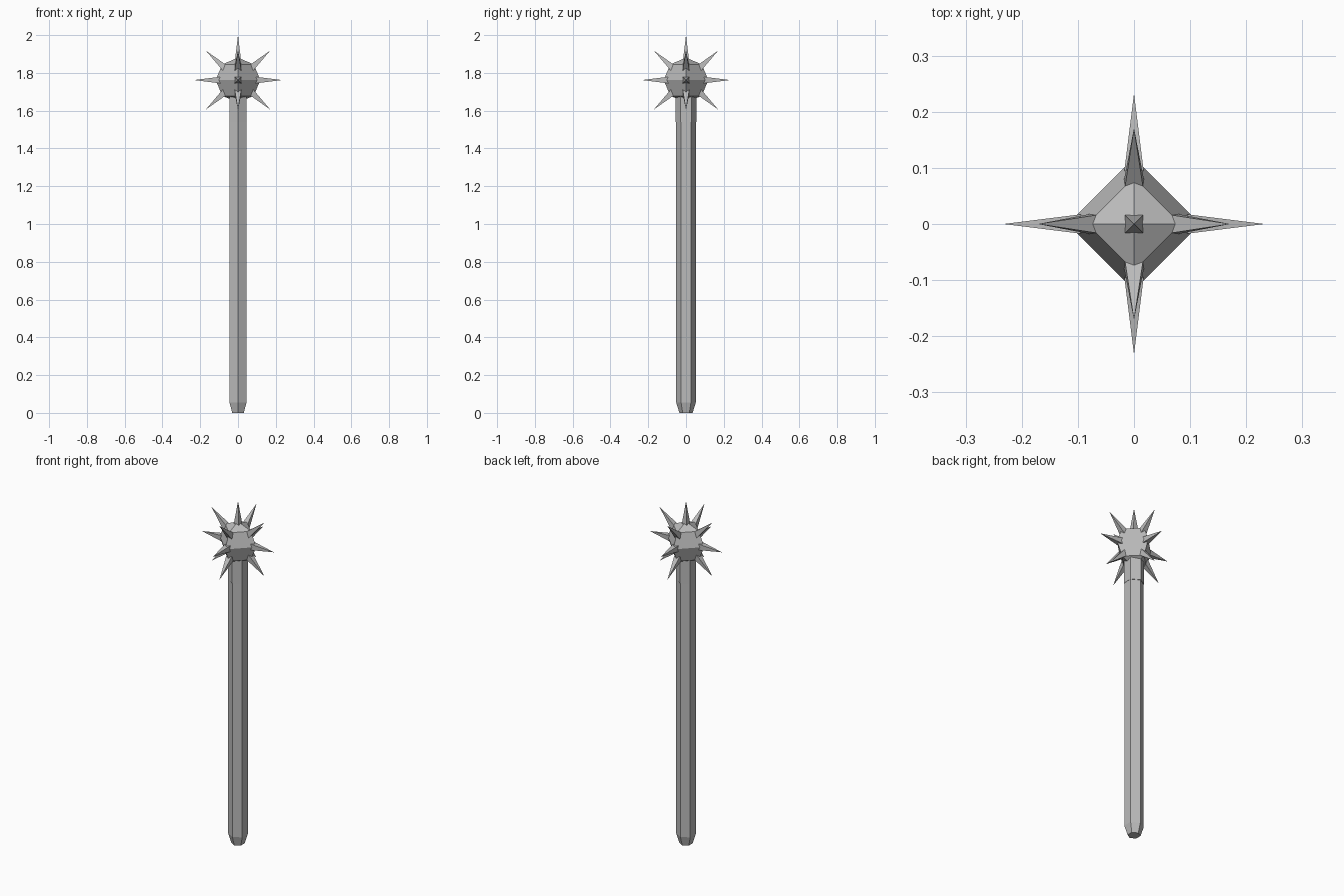
import bpy, bmesh
from math import pi, sin, cos, radians
from mathutils import Vector, Matrix

old = bpy.data.objects.get("Cube")
if old:
    bpy.data.objects.remove(old)

STEEL = (0.5, 0.5, 0.5, 1)
steel = bpy.data.materials.new("grey steel")
steel.use_nodes = True
steel.diffuse_color = STEEL
steel.node_tree.nodes["Principled BSDF"].inputs["Base Color"].default_value = STEEL

CENTRE = Vector((0, 0, 1.762))   # middle of the spiked ball
BALL_R = 0.118


def lathe(name, profile, sides, phase=0.0, matrix=Matrix()):
    """Flat-sided solid from (radius, height) pairs; zero radius makes a point."""
    bm = bmesh.new()
    rings = []
    for r, z in profile:
        count = sides if r > 0 else 1
        angles = [phase + 2 * pi * i / sides for i in range(count)]
        rings.append([bm.verts.new((r * cos(a), r * sin(a), z)) for a in angles])
    for low, high in zip(rings, rings[1:]):
        for i in range(sides):
            j = (i + 1) % sides
            corners = [low[i % len(low)], low[j % len(low)],
                       high[j % len(high)], high[i % len(high)]]
            bm.faces.new(list(dict.fromkeys(corners)))
    for ring in (rings[0], rings[-1]):
        if len(ring) > 1:
            bm.faces.new(ring)
    bmesh.ops.recalc_face_normals(bm, faces=bm.faces)
    bm.transform(matrix)
    mesh = bpy.data.meshes.new(name)
    bm.to_mesh(mesh)
    bm.free()
    mesh.materials.append(steel)
    obj = bpy.data.objects.new(name, mesh)
    bpy.context.collection.objects.link(obj)
    return obj


# Six-sided handle with a tapered butt
lathe("handle", [(0.035, 0), (0.052, 0.055), (0.052, 1.69)], 6, pi / 2)

# Slim collar below the ball
lathe("collar", [(0.056, 1.54), (0.056, 1.69)], 6, pi / 2,
      Matrix.Diagonal((0.95, 1, 1, 1)))

# Four-sided faceted ball
ball = [(BALL_R * sin(pi * k / 4) if k % 4 else 0, -BALL_R * cos(pi * k / 4))
        for k in range(5)]
lathe("ball", ball, 4, 0, Matrix.Translation(CENTRE))


# Square spikes pointing out of the ball
def spike(name, turn, pitch, length):
    aim = (Matrix.Translation(CENTRE) @ Matrix.Rotation(turn, 4, "Z")
           @ Matrix.Rotation(pi / 2 - pitch, 4, "Y"))
    lathe(name, [(0.027, 0.08), (0, length)], 4, pi / 4, aim)


spike("top_spike", 0, pi / 2, 0.238)
for i, side in enumerate(("left", "back", "right", "front")):
    spike(side + "_spike", i * pi / 2, 0, 0.233)
    spike(side + "_upper_spike", i * pi / 2, radians(42.5), 0.232)
    spike(side + "_lower_spike", i * pi / 2, radians(-42.5), 0.232)
